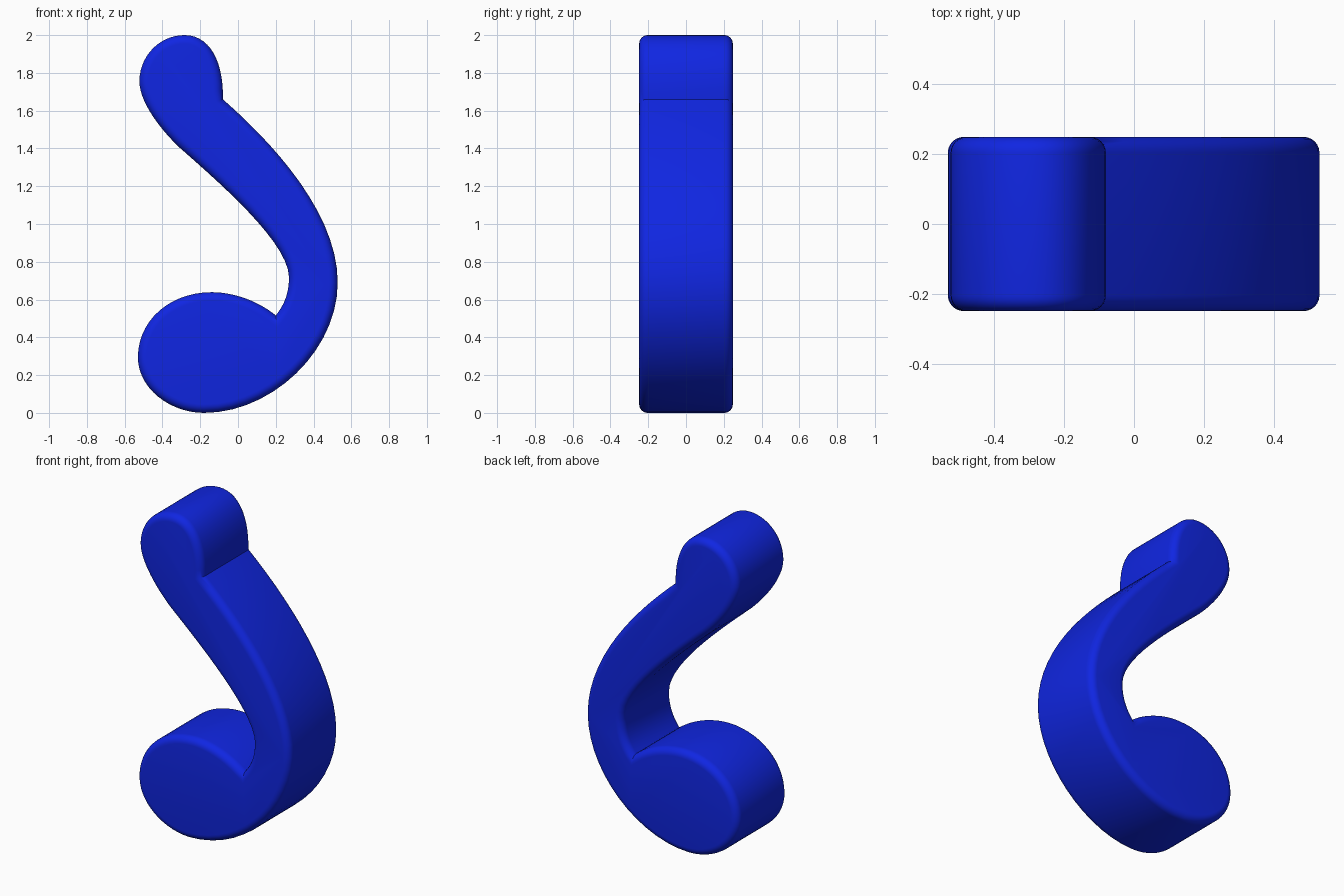
import bpy
import bmesh
from mathutils import Vector
from mathutils.geometry import interpolate_bezier

cube = bpy.data.objects.get("Cube")
if cube:
    bpy.data.objects.remove(cube, do_unlink=True)

HALF_DEPTH = 0.248
ROUNDING = 0.045
STEPS = 14

# Outline in (x, z): each row is a point, its outgoing handle, and the next point's incoming handle
OUTLINE = [
    ((-0.08, 1.66), (-0.075, 1.86), (-0.15, 2.0)),     # upper notch
    ((-0.283, 2.0), (-0.415, 2.0), (-0.522, 1.89)),    # crown of the head
    ((-0.522, 1.755), (-0.522, 1.64), (-0.40, 1.49)),  # left of the head
    ((-0.31, 1.405), (-0.10, 1.22), (0.27, 0.90)),     # underside of the neck
    ((0.27, 0.717), (0.27, 0.62), (0.235, 0.56)),      # inner bend
    ((0.20, 0.516), (0.11, 0.59), (-0.02, 0.639)),     # lower notch
    ((-0.14, 0.639), (-0.36, 0.639), (-0.53, 0.49)),   # top of the foot
    ((-0.53, 0.294), (-0.53, 0.13), (-0.36, 0.0)),     # left of the foot
    ((-0.18, 0.0), (0.18, 0.0), (0.528, 0.33)),        # base
    ((0.528, 0.69), (0.528, 1.05), (0.20, 1.415)),     # outer bend
]


def sample_outline():
    points = []
    for i, (start, out_handle, in_handle) in enumerate(OUTLINE):
        end = OUTLINE[(i + 1) % len(OUTLINE)][0]
        knots = [Vector((x, -HALF_DEPTH, z)) for x, z in (start, out_handle, in_handle, end)]
        points += interpolate_bezier(*knots, STEPS + 1)[:-1]
    return points


blue = bpy.data.materials.new("royal_blue")
blue.use_nodes = True
colour = (0.005, 0.019, 0.76, 1.0)
blue.diffuse_color = colour
blue.node_tree.nodes["Principled BSDF"].inputs["Base Color"].default_value = colour

# Solid slab from the outline
bm = bmesh.new()
front = bm.faces.new([bm.verts.new(p) for p in sample_outline()])
result = bmesh.ops.extrude_face_region(bm, geom=[front], use_keep_orig=True)
back_verts = [g for g in result["geom"] if isinstance(g, bmesh.types.BMVert)]
bmesh.ops.translate(bm, verts=back_verts, vec=(0, 2 * HALF_DEPTH, 0))
bmesh.ops.recalc_face_normals(bm, faces=bm.faces[:])

# Rounded front and back rims
rims = [e for e in bm.edges if abs(e.verts[0].co.y - e.verts[1].co.y) < 0.001]
bmesh.ops.bevel(bm, geom=rims, offset=ROUNDING, segments=6, profile=0.5,
                affect='EDGES', clamp_overlap=False)
bmesh.ops.recalc_face_normals(bm, faces=bm.faces[:])

mesh = bpy.data.meshes.new("hook_body")
bm.to_mesh(mesh)
bm.free()
mesh.materials.append(blue)
body = bpy.data.objects.new("hook_body", mesh)
bpy.context.collection.objects.link(body)

bpy.ops.object.select_all(action='DESELECT')
body.select_set(True)
bpy.context.view_layer.objects.active = body
bpy.ops.object.shade_smooth_by_angle(angle=0.6)
